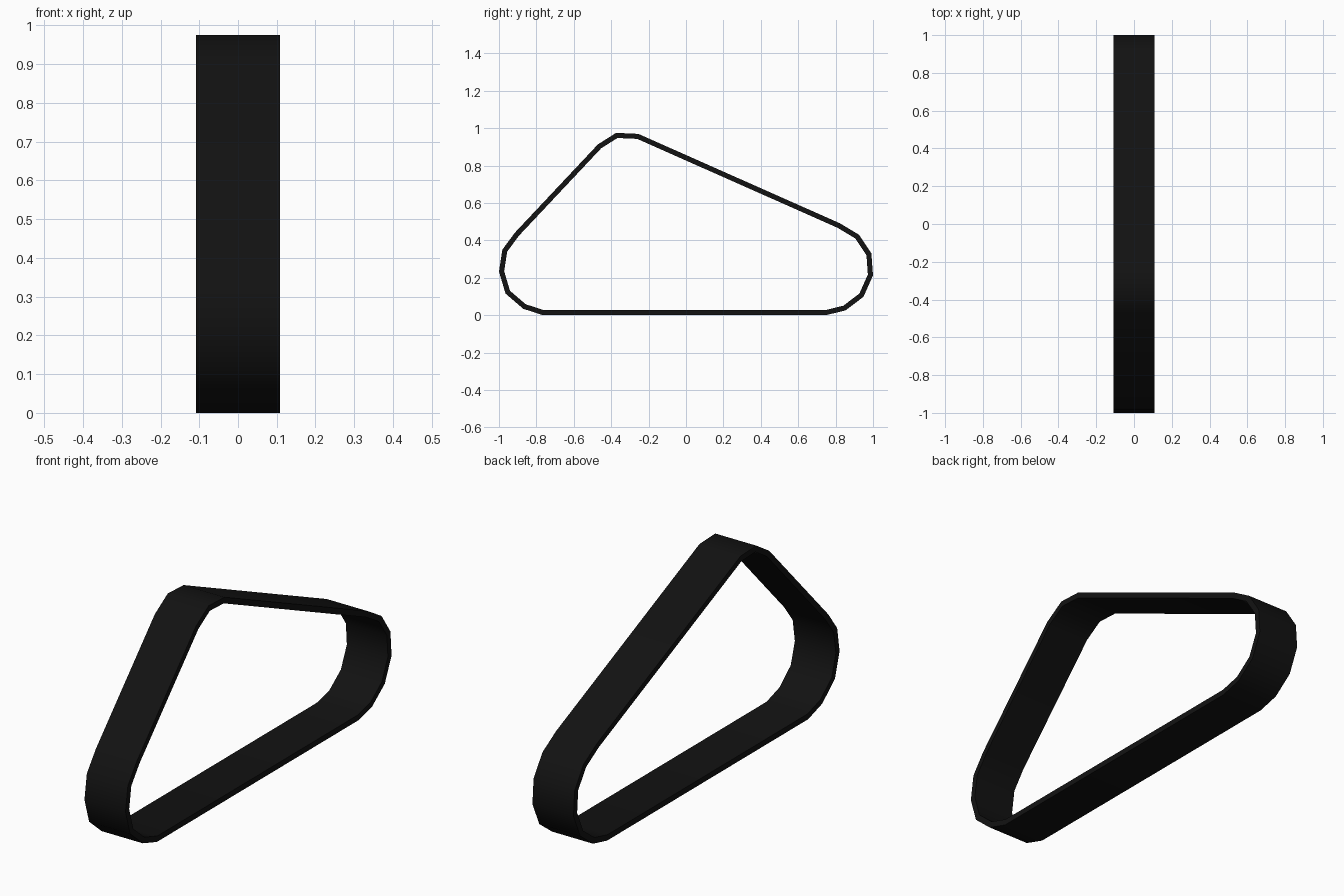
import bpy, bmesh, math
from mathutils import Vector

if "Cube" in bpy.data.objects:
    bpy.data.objects.remove(bpy.data.objects["Cube"])

HALF_WIDTH = 0.108
HALF_THICK = 0.0135

# Belt centre line seen from the side (y, z), clockwise from bottom left
PATH = [(-0.762, 0.0135), (-0.863, 0.046), (-0.953, 0.123), (-0.986, 0.234),
        (-0.969, 0.345), (-0.904, 0.433), (-0.462, 0.903), (-0.370, 0.961),
        (-0.258, 0.956), (0.815, 0.480), (0.915, 0.420), (0.978, 0.326),
        (0.986, 0.215), (0.938, 0.107), (0.847, 0.038), (0.746, 0.0135)]


def offset_loop(points, dist):
    """Mitred offset of a closed loop, positive is outward."""
    pts = [Vector(p) for p in points]
    out = []
    for i, p in enumerate(pts):
        a = (p - pts[i - 1]).normalized()
        b = (pts[(i + 1) % len(pts)] - p).normalized()
        n1, n2 = Vector((-a.y, a.x)), Vector((-b.y, b.x))
        out.append(p + (n1 + n2) * dist / (1 + n1.dot(n2)))
    return out


# Sweep a rectangular section round the path
outer = offset_loop(PATH, HALF_THICK)
inner = offset_loop(PATH, -HALF_THICK)
bm = bmesh.new()
rings = []
for o, i in zip(outer, inner):
    corners = [(-HALF_WIDTH, o), (HALF_WIDTH, o), (HALF_WIDTH, i), (-HALF_WIDTH, i)]
    rings.append([bm.verts.new((x, p.x, p.y)) for x, p in corners])
for k, ring in enumerate(rings):
    prev = rings[k - 1]
    for j in range(4):
        n = (j + 1) % 4
        bm.faces.new((prev[j], prev[n], ring[n], ring[j]))
bmesh.ops.recalc_face_normals(bm, faces=bm.faces)
mesh = bpy.data.meshes.new("track_belt")
bm.to_mesh(mesh)
bm.free()

belt = bpy.data.objects.new("track_belt", mesh)
bpy.context.collection.objects.link(belt)

# Black rubber
rubber = bpy.data.materials.new("black_rubber")
rubber.diffuse_color = (0.006, 0.006, 0.006, 1)
rubber.use_nodes = True
rubber.node_tree.nodes["Principled BSDF"].inputs["Base Color"].default_value = rubber.diffuse_color
mesh.materials.append(rubber)

# Smooth round the bends, sharp at the belt edges
bpy.context.view_layer.objects.active = belt
belt.select_set(True)
bpy.ops.object.shade_smooth_by_angle(angle=math.radians(45))
